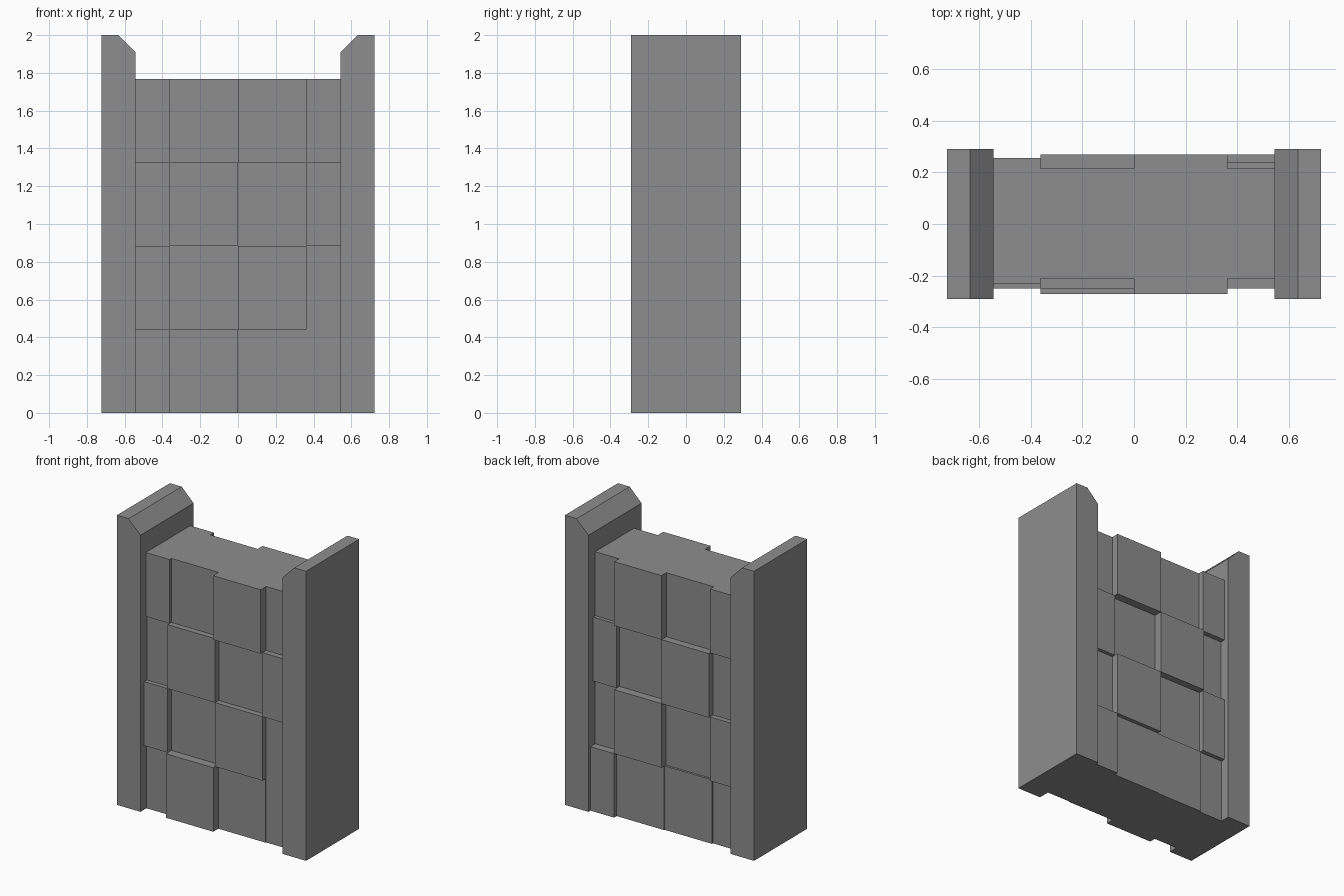
import bpy, bmesh

if "Cube" in bpy.data.objects:
    bpy.data.objects.remove(bpy.data.objects["Cube"])

# Dark stone grey shared by all parts
stone = bpy.data.materials.new("dark_stone")
stone.diffuse_color = (0.27, 0.27, 0.27, 1)
stone.use_nodes = True
stone.node_tree.nodes["Principled BSDF"].inputs["Base Color"].default_value = stone.diffuse_color


def prism(name, profile, y0, y1):
    """Extrude an x/z outline from y0 to y1."""
    bm = bmesh.new()
    face = bm.faces.new([bm.verts.new((x, y0, z)) for x, z in profile])
    new = bmesh.ops.extrude_face_region(bm, geom=[face])["geom"]
    bmesh.ops.translate(bm, vec=(0, y1 - y0, 0),
                        verts=[v for v in new if isinstance(v, bmesh.types.BMVert)])
    bmesh.ops.recalc_face_normals(bm, faces=bm.faces)
    mesh = bpy.data.meshes.new(name)
    bm.to_mesh(mesh)
    bm.free()
    mesh.materials.append(stone)
    obj = bpy.data.objects.new(name, mesh)
    bpy.context.collection.objects.link(obj)
    return obj


# End pillars with a chamfered inner top edge
for side, s in (("left", -1), ("right", 1)):
    outline = [(0.543, 0), (0.723, 0), (0.723, 2), (0.633, 2), (0.543, 1.91)]
    prism(side + "_pillar", [(s * x, z) for x, z in outline], -0.29, 0.29)

# Stone courses: each block runs through the wall, with its own front and back depth
columns = [-0.543, -0.362, 0, 0.362, 0.543]
course = 1.768 / 4
front = [[0.225, 0.27, 0.215, 0.21],      # bottom course
         [0.25, 0.21, 0.25, 0.21],
         [0.22, 0.25, 0.21, 0.25],
         [0.23, 0.21, 0.27, 0.21]]        # top course
back = [[0.225, 0.235, 0.24, 0.268],
        [0.255, 0.22, 0.268, 0.215],
        [0.22, 0.268, 0.21, 0.24],
        [0.255, 0.215, 0.268, 0.215]]

for row in range(4):
    z0, z1 = row * course, (row + 1) * course
    for col in range(4):
        x0, x1 = columns[col], columns[col + 1]
        prism(f"wall_block_{row}_{col}", [(x0, z0), (x1, z0), (x1, z1), (x0, z1)],
              -front[row][col], back[row][col])

# Merge the blocks into one wall and remove the hidden faces between them
blocks = [o for o in bpy.context.collection.objects if o.name.startswith("wall_block")]
wall = blocks[0]
for other in blocks[1:]:
    mod = wall.modifiers.new("join_block", "BOOLEAN")
    mod.operation = "UNION"
    mod.solver = "EXACT"
    mod.object = other
deps = bpy.context.evaluated_depsgraph_get()
merged = bpy.data.meshes.new_from_object(wall.evaluated_get(deps))
wall.modifiers.clear()
wall.data = merged
wall.name = "block_wall"
for other in blocks[1:]:
    bpy.data.objects.remove(other)
